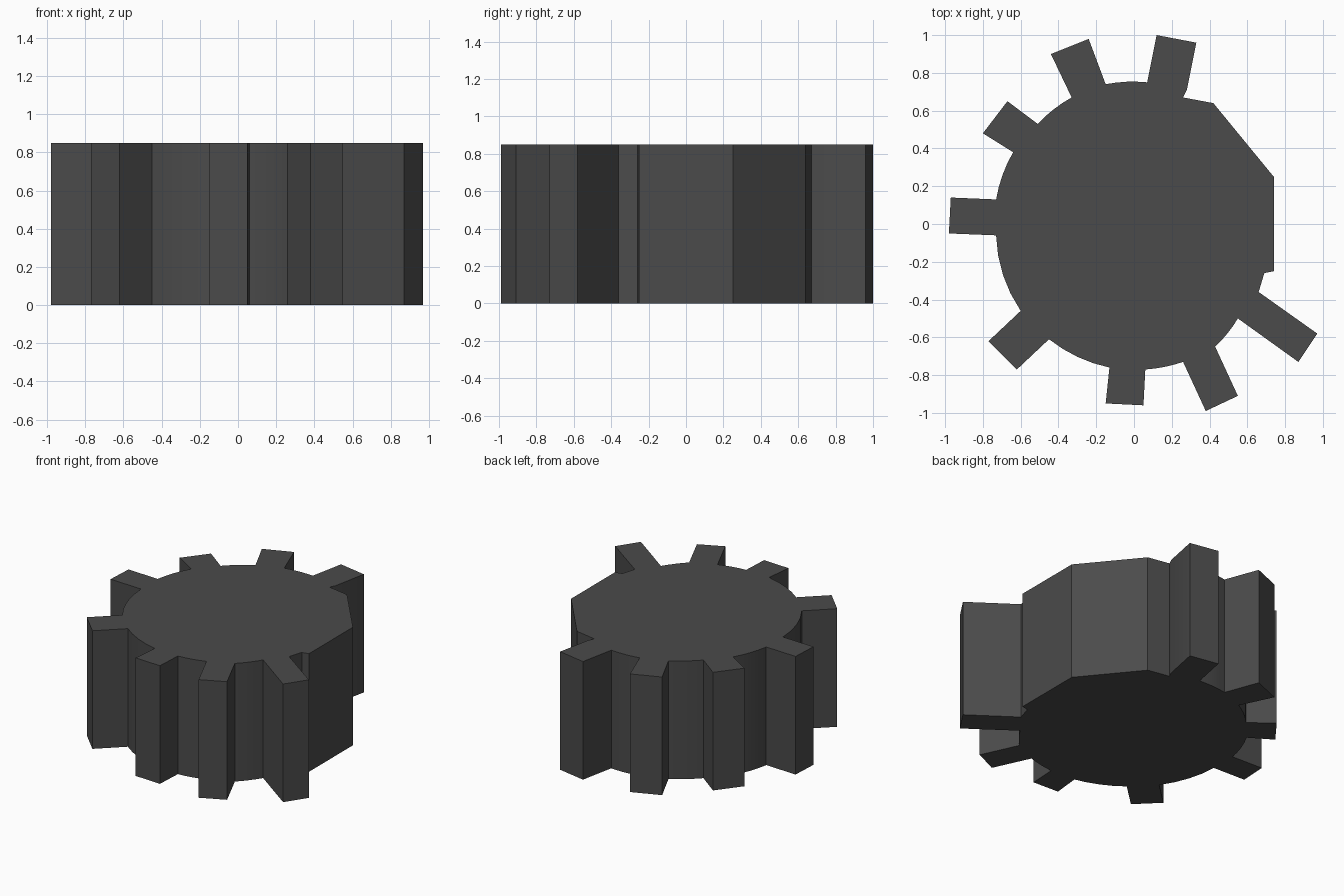
import bpy, bmesh, math

if "Cube" in bpy.data.objects:
    bpy.data.objects.remove(bpy.data.objects["Cube"])

HEIGHT = 0.85

# Teeth, counter-clockwise: root, tip, tip, root
TEETH = [
    [(0.55, -0.50), (0.87, -0.73), (0.97, -0.58), (0.66, -0.36)],
    [(0.28, 0.71), (0.33, 0.96), (0.12, 1.00), (0.07, 0.75)],
    [(-0.15, 0.74), (-0.24, 0.98), (-0.44, 0.90), (-0.33, 0.67)],
    [(-0.51, 0.53), (-0.67, 0.65), (-0.80, 0.48), (-0.64, 0.38)],
    [(-0.73, 0.13), (-0.97, 0.14), (-0.98, -0.05), (-0.73, -0.06)],
    [(-0.60, -0.46), (-0.77, -0.62), (-0.62, -0.77), (-0.45, -0.61)],
    [(-0.13, -0.76), (-0.15, -0.95), (0.05, -0.96), (0.06, -0.77)],
    [(0.26, -0.73), (0.38, -0.99), (0.55, -0.91), (0.43, -0.65)],
]
# Broken side where the teeth are worn down to flats
FLATS = [(0.69, -0.26), (0.74, -0.25), (0.74, 0.25), (0.42, 0.64), (0.26, 0.67)]


def arc(a, b, n=3):
    """Points on the rounded root between two teeth."""
    ta, tb = math.atan2(a[1], a[0]), math.atan2(b[1], b[0])
    sweep = (tb - ta) % (2 * math.pi)
    ra, rb = math.hypot(*a), math.hypot(*b)
    pts = []
    for i in range(1, n + 1):
        f = i / (n + 1)
        r = ra + (rb - ra) * f
        pts.append((r * math.cos(ta + sweep * f), r * math.sin(ta + sweep * f)))
    return pts


# Outline: teeth joined by root arcs, with the flats after the first tooth
outline = []
for i, tooth in enumerate(TEETH):
    outline += tooth
    outline += FLATS if i == 0 else arc(tooth[3], TEETH[(i + 1) % len(TEETH)][0])

# Extrude the outline into the gear
bm = bmesh.new()
base = bm.faces.new([bm.verts.new((x, y, 0)) for x, y in outline])
top = bmesh.ops.extrude_face_region(bm, geom=[base], use_keep_orig=True)
bmesh.ops.translate(bm, vec=(0, 0, HEIGHT),
                    verts=[g for g in top["geom"] if isinstance(g, bmesh.types.BMVert)])
bmesh.ops.recalc_face_normals(bm, faces=bm.faces)
mesh = bpy.data.meshes.new("gear")
bm.to_mesh(mesh)
bm.free()
gear = bpy.data.objects.new("gear", mesh)
bpy.context.collection.objects.link(gear)

# Dark iron colour
iron = bpy.data.materials.new("dark_iron")
iron.diffuse_color = (0.07, 0.07, 0.07, 1)
iron.use_nodes = True
iron.node_tree.nodes["Principled BSDF"].inputs["Base Color"].default_value = iron.diffuse_color
mesh.materials.append(iron)

bpy.context.view_layer.objects.active = gear
gear.select_set(True)
bpy.ops.object.shade_smooth_by_angle(angle=math.radians(20))
